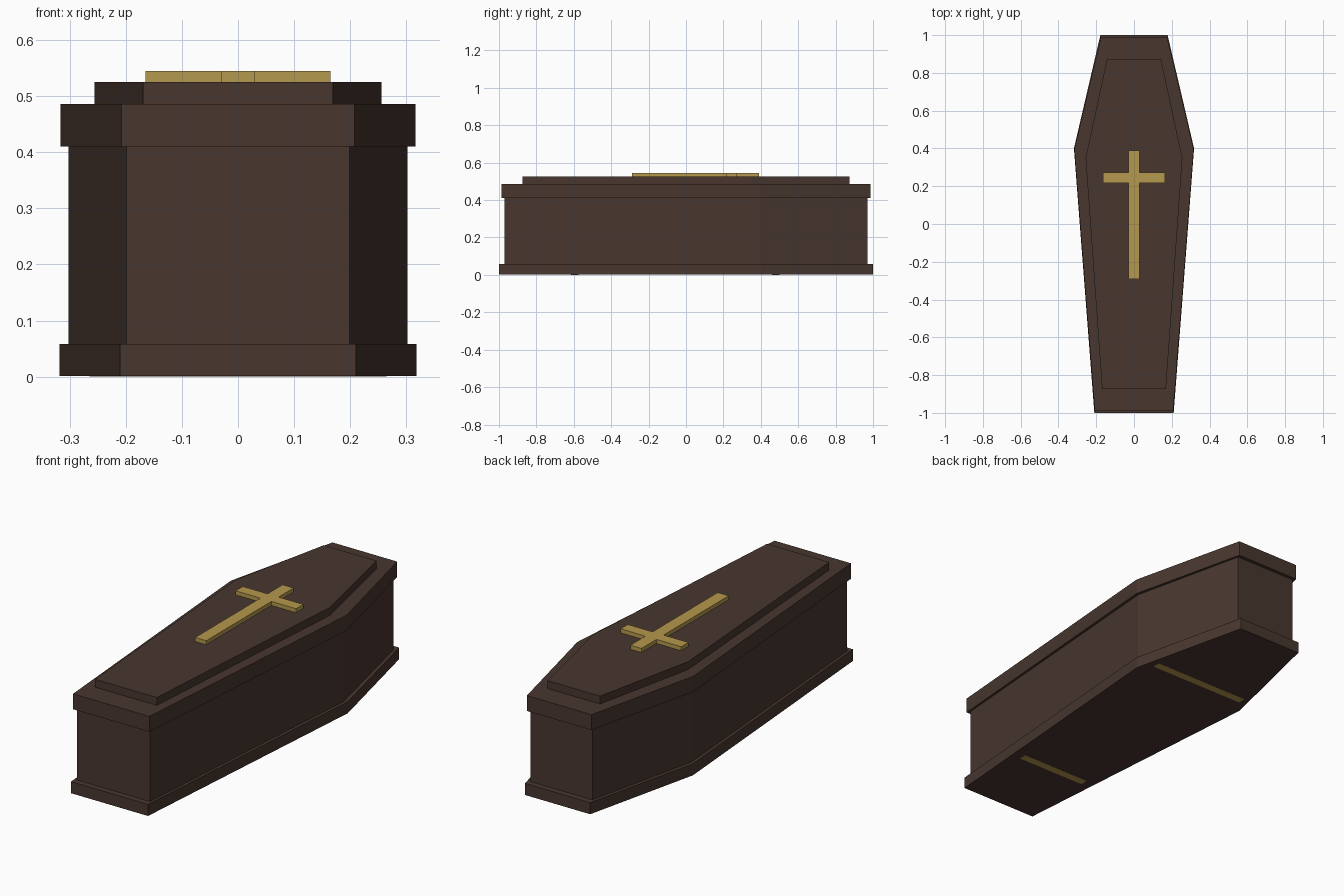
import bpy, bmesh

if "Cube" in bpy.data.objects:
    bpy.data.objects.remove(bpy.data.objects["Cube"])


def material(name, rgb):
    m = bpy.data.materials.new(name)
    m.diffuse_color = (*rgb, 1)
    m.use_nodes = True
    m.node_tree.nodes["Principled BSDF"].inputs["Base Color"].default_value = m.diffuse_color
    return m


WOOD = material("dark_wood", (0.065, 0.037, 0.028))
GOLD = material("aged_gold", (0.462, 0.314, 0.074))


def prism(name, half, z0, z1, mat):
    """Extrude a profile given by its right half (mirrored across x = 0)."""
    pts = half + [(-x, y) for x, y in reversed(half)]
    bm = bmesh.new()
    face = bm.faces.new([bm.verts.new((x, y, z0)) for x, y in pts])
    ext = bmesh.ops.extrude_face_region(bm, geom=[face])
    verts = [v for v in ext["geom"] if isinstance(v, bmesh.types.BMVert)]
    bmesh.ops.translate(bm, verts=verts, vec=(0, 0, z1 - z0))
    bmesh.ops.recalc_face_normals(bm, faces=bm.faces)
    me = bpy.data.meshes.new(name)
    bm.to_mesh(me)
    bm.free()
    me.materials.append(mat)
    ob = bpy.data.objects.new(name, me)
    bpy.context.collection.objects.link(ob)
    return ob


def coffin(name, foot, shoulder, head, length, shoulder_y, z0, z1):
    half = [(foot, -length), (shoulder, shoulder_y), (head, length)]
    return prism(name, half, z0, z1, WOOD)


# Wooden layers from the ground up
coffin("base_plinth", 0.21, 0.318, 0.178, 1.0, 0.40, 0.001, 0.058)
coffin("body", 0.199, 0.302, 0.169, 0.97, 0.39, 0.058, 0.41)
coffin("lid", 0.208, 0.316, 0.176, 0.987, 0.395, 0.41, 0.486)
coffin("lid_panel", 0.169, 0.256, 0.143, 0.873, 0.35, 0.486, 0.525)

# Cross on the lid
prism("lid_cross", [(0.03, -0.29), (0.03, 0.217), (0.165, 0.217), (0.165, 0.273),
                    (0.03, 0.273), (0.03, 0.39)], 0.525, 0.545, GOLD)

# Thin metal straps under the base
for name, y, w in (("head_strap", 0.48, 0.265), ("foot_strap", -0.595, 0.19)):
    prism(name, [(w, y - 0.02), (w, y + 0.02)], 0.0, 0.005, GOLD)
